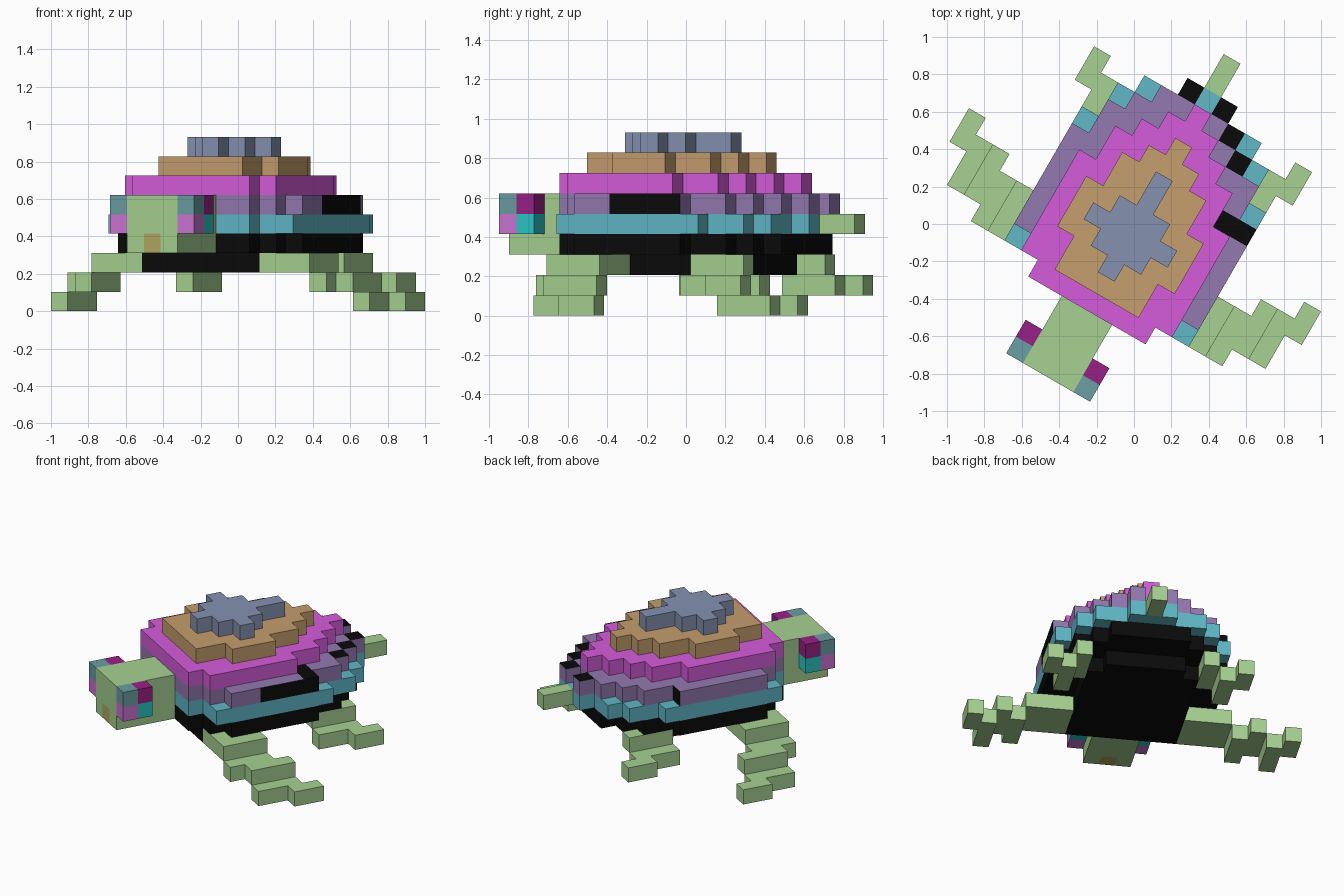
import bpy, bmesh, math
from mathutils import Matrix, Vector

if "Cube" in bpy.data.objects:
    bpy.data.objects.remove(bpy.data.objects["Cube"])

# Block turtle on a cell grid (i across, j front to back, k up), turned 30 degrees
S = 0.10352
PLACE = (Matrix.Translation((0.0069, -0.0139, 0))
         @ Matrix.Rotation(math.radians(-30), 4, 'Z') @ Matrix.Scale(S, 4))

COLOURS = {
    'green': (.65, .82, .57), 'black': (.04, .04, .04), 'cyan': (.38, .72, .78),
    'purple': (.58, .47, .69), 'pink': (.84, .36, .86), 'tan': (.77, .62, .43),
    'blue': (.52, .57, .69), 'eye_grey': (.42, .62, .64), 'eye_plum': (.60, .13, .53),
    'eye_pink': (.80, .46, .83), 'eye_teal': (.17, .78, .77), 'mouth': (.70, .66, .38),
}


def linear(c):
    return c / 12.92 if c <= .04045 else ((c + .055) / 1.055) ** 2.4


MATS = {}
for name, rgb in COLOURS.items():
    MATS[name] = bpy.data.materials.new(name)
    MATS[name].diffuse_color = (*[linear(c) for c in rgb], 1)

parts = {}       # part name -> {cell: colour}
face_paint = {}  # (cell, direction) -> colour of a single face


def box(part, colour, i0, i1, j0, j1, k0, k1):
    cells = parts.setdefault(part, {})
    for i in range(i0, i1 + 1):
        for j in range(j0, j1 + 1):
            for k in range(k0, k1 + 1):
                cells[(i, j, k)] = colour


def layer(part, colour, k, first_row, half_widths):
    for n, w in enumerate(half_widths):
        box(part, colour, -w, w, first_row + n, first_row + n, k, k)


# Shell and belly, one stepped layer at a time
layer('belly_plate', 'black', 2, -4, [3] * 8 + [2])
layer('lower_shell', 'black', 3, -5, [3, 4] + [5] * 6 + [4, 4, 3, 2])
layer('shell_rim', 'cyan', 4, -5, [3] + [5] * 8 + [4, 4, 3, 1])
layer('shell_band', 'purple', 5, -5, [3, 4] + [5] * 6 + [4, 4, 3, 2])
layer('shell_upper', 'pink', 6, -5, [3] + [4] * 6 + [3, 3, 2, 1, 0])
layer('shell_crown', 'tan', 7, -4, [2, 2, 3, 3, 3, 2, 2, 1, 0])
layer('shell_top', 'blue', 8, -3, [0, 1, 2, 1, 0, 0])
for i in (-1, 1):
    box('shell_band', 'purple', i, i, 7, 7, 5, 5)

# Dark patches on the band
for i, j in ((-1, 7), (1, 7), (2, 6), (3, 5), (4, 2), (5, 2)):
    face_paint[((i, j, 5), (0, 0, 1))] = 'black'
for j in range(-1, 3):
    face_paint[((5, j, 5), (1, 0, 0))] = 'black'
face_paint[((-5, 2, 5), (0, 1, 0))] = 'black'

# Head, mouth and tail
box('head', 'green', -1, 1, -9, -6, 3, 5)
box('head', 'mouth', 0, 0, -9, -9, 3, 3)
box('tail', 'green', 0, 0, 8, 9, 4, 4)

# Eyes and legs, mirrored: (i, first j, last j, k)
FRONT_LEG = [(4, -4, -2, 2), (5, -4, -2, 2), (6, -4, -2, 2), (7, -4, -2, 1),
             (8, -3, -1, 1), (9, -3, -1, 0), (10, -1, 0, 0)]
BACK_LEG = [(4, 3, 5, 2), (5, 3, 5, 1), (6, 5, 6, 1)]
for side, m in (('left', -1), ('right', 1)):
    for j, k, colour in ((-9, 5, 'eye_grey'), (-8, 5, 'eye_plum'),
                         (-9, 4, 'eye_pink'), (-8, 4, 'eye_teal')):
        box('eye_' + side, colour, 2 * m, 2 * m, j, j, k, k)
    for leg, blocks in (('front_leg_', FRONT_LEG), ('back_leg_', BACK_LEG)):
        for i, j0, j1, k in blocks:
            box(leg + side, 'green', i * m, i * m, j0, j1, k, k)

# Turn cells into meshes, keeping only the outside faces
filled = {c for cells in parts.values() for c in cells}
DIRS = [(1, 0, 0), (-1, 0, 0), (0, 1, 0), (0, -1, 0), (0, 0, 1), (0, 0, -1)]
for part, cells in parts.items():
    mesh = bpy.data.meshes.new(part)
    slots = []
    bm = bmesh.new()
    for cell, colour in cells.items():
        centre = Vector(cell) + Vector((0, .5, .5))
        for d in DIRS:
            if tuple(a + b for a, b in zip(cell, d)) in filled:
                continue
            n = Vector(d)
            u = Vector((d[1], d[2], d[0]))
            v = n.cross(u)
            quad = [(-1, -1), (1, -1), (1, 1), (-1, 1)]
            f = bm.faces.new([bm.verts.new(PLACE @ (centre + (n + u * a + v * b) / 2))
                              for a, b in quad])
            c = face_paint.get((cell, d), colour)
            if c not in slots:
                slots.append(c)
                mesh.materials.append(MATS[c])
            f.material_index = slots.index(c)
    bmesh.ops.remove_doubles(bm, verts=bm.verts[:], dist=1e-4)
    bm.to_mesh(mesh)
    bm.free()
    bpy.context.collection.objects.link(bpy.data.objects.new(part, mesh))

for m in bpy.data.materials:
    if m.users and not m.is_grease_pencil:
        m.use_nodes = True
        m.node_tree.nodes["Principled BSDF"].inputs["Base Color"].default_value = m.diffuse_color
